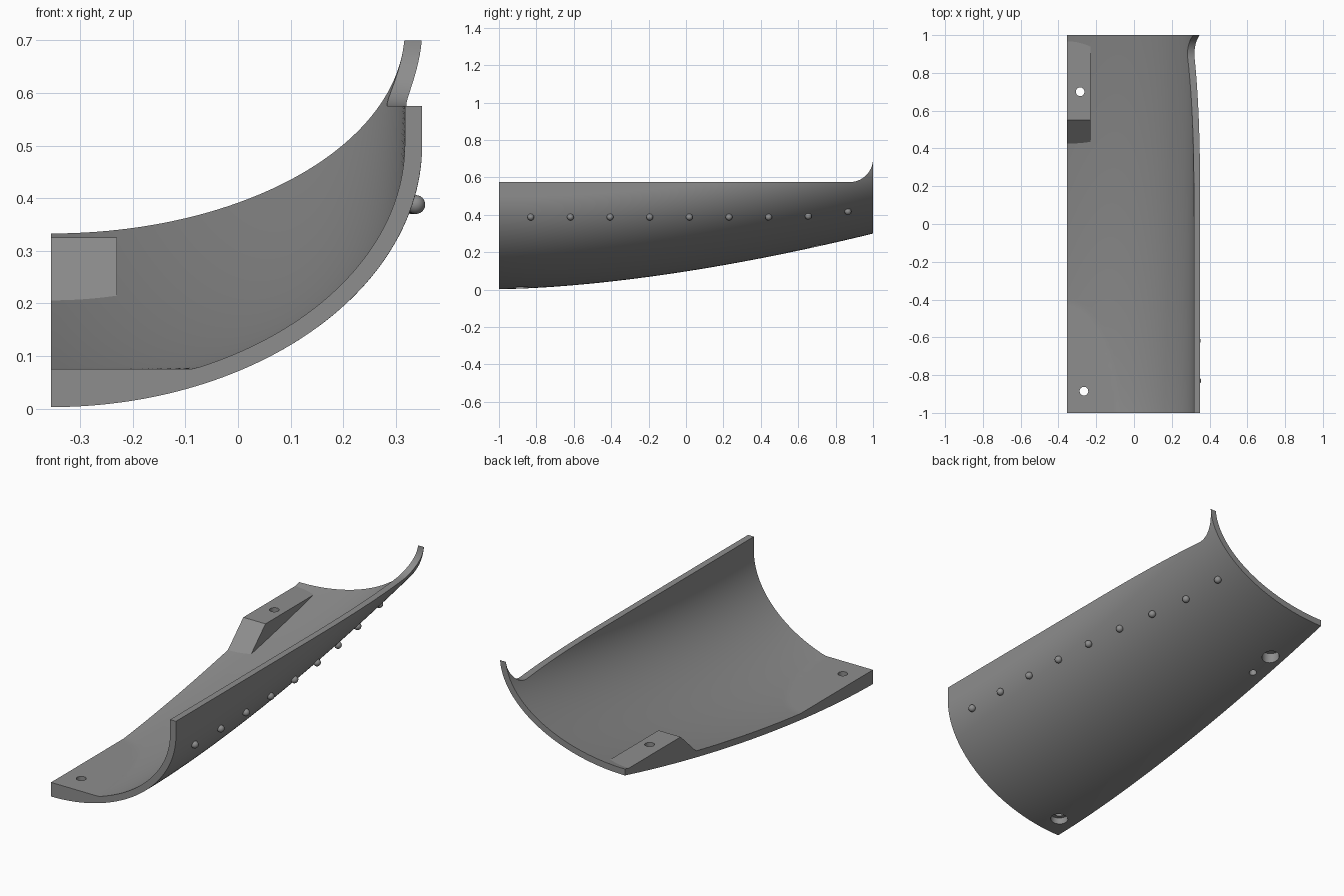
import bpy, bmesh, math
from mathutils import Vector

if "Cube" in bpy.data.objects:
    bpy.data.objects.remove(bpy.data.objects["Cube"])

grey = bpy.data.materials.new("grey")
grey.diffuse_color = (0.27, 0.27, 0.27, 1)
grey.use_nodes = True
grey.node_tree.nodes["Principled BSDF"].inputs["Base Color"].default_value = grey.diffuse_color
LEFT = -0.355          # flat cut side
WALL = 0.033           # shell thickness
FLARE = 0.125          # radius of the upswept rim at the back


def keel(y):
    """Height of the underside along the cut side."""
    return 0.003 + 0.297 * ((y + 1) / 2) ** 1.65


def rim(y):
    """Height of the top edge."""
    d = max(0, y - (1 - FLARE))
    return 0.575 + FLARE - math.sqrt(max(0, FLARE ** 2 - d ** 2))


def section(y, inset, n):
    """Quarter ellipse running into a straight wall, trimmed at the rim."""
    a, b = 0.705 - inset, 0.5 - 0.04 * (y + 1) - inset
    base = keel(y) + inset
    h = rim(y) - base
    end = math.acos(1 - h / b) if h < b else math.pi / 2 + (h - b) / b
    pts = []
    for i in range(n + 1):
        t = end * i / n
        if t <= math.pi / 2:
            x, z = a * math.sin(t), b * (1 - math.cos(t))
        else:
            x, z = a, b + (t - math.pi / 2) * b
        pts.append((LEFT + x, y, base + z))
    return pts


def make(name, bm, smooth=True):
    bmesh.ops.recalc_face_normals(bm, faces=bm.faces)
    me = bpy.data.meshes.new(name)
    bm.to_mesh(me)
    bm.free()
    me.materials.append(grey)
    ob = bpy.data.objects.new(name, me)
    bpy.context.collection.objects.link(ob)
    if smooth:
        shade(ob)
    return ob


def shade(ob):
    bpy.ops.object.select_all(action='DESELECT')
    ob.select_set(True)
    bpy.context.view_layer.objects.active = ob
    bpy.ops.object.shade_smooth_by_angle(angle=math.radians(30))


# Curved shell with a level floor at the front
N = 64
ys = [-1 + (2 - FLARE) * i / 90 for i in range(91)]
ys += [1 - FLARE + FLARE * math.sin(math.pi / 2 * i / 14) for i in range(1, 15)]
bm = bmesh.new()
rings = []
for y in ys:
    inner = [(x, yy, max(z, 0.075)) for x, yy, z in section(y, WALL, N)]
    loop = section(y, 0, N) + inner[::-1]
    rings.append([bm.verts.new(p) for p in loop])
M = len(rings[0])
for r, s in zip(rings, rings[1:]):
    for i in range(M):
        j = (i + 1) % M
        bm.faces.new((r[i], r[j], s[j], s[i]))
for r in (rings[0], rings[-1]):
    for i in range(N):
        bm.faces.new((r[i], r[i + 1], r[M - 2 - i], r[M - 1 - i]))
shell = make("shell", bm, False)

# Mounting block with sloped front
outline = [(0.415, keel(0.415) + 0.025), (0.55, 0.325), (0.975, 0.325)]
outline += [(y, keel(y) + 0.02) for y in (0.97, 0.85, 0.7, 0.55)]
bm = bmesh.new()
sides = [[bm.verts.new((x, y, z)) for y, z in outline] for x in (LEFT, -0.23)]
for s in sides:
    bm.faces.new(s)
for i in range(len(outline)):
    j = (i + 1) % len(outline)
    bm.faces.new((sides[0][i], sides[0][j], sides[1][j], sides[1][i]))
block = make("mounting_block", bm, False)

# Screw holes with counterbores, and a small blind pin hole: x, y, radius, z range
holes = [(-0.265, -0.885, 0.023, -0.1, 0.5), (-0.265, -0.885, 0.042, -0.1, 0.04),
         (-0.285, 0.70, 0.023, 0.0, 0.6), (-0.285, 0.70, 0.042, 0.0, 0.275),
         (-0.285, 0.565, 0.018, 0.0, 0.26)]
for x, y, r, z0, z1 in holes:
    bpy.ops.mesh.primitive_cylinder_add(vertices=32, radius=r, depth=z1 - z0,
                                        location=(x, y, (z0 + z1) / 2))
    cutter = bpy.context.object
    cutter.hide_render = True
    for ob in ((shell,) if y < 0 else (shell, block)):
        bpy.context.view_layer.objects.active = ob
        mod = ob.modifiers.new("hole", 'BOOLEAN')
        mod.operation, mod.solver, mod.object = 'DIFFERENCE', 'EXACT', cutter
        bpy.ops.object.modifier_apply(modifier=mod.name)
    bpy.data.objects.remove(cutter)
shade(shell)
shade(block)

# Row of rivets along the outside
for i in range(9):
    y = -0.83 + 0.212 * i
    z = 0.39 + (0.0, 0.005, 0.03)[max(0, i - 6)]
    b = 0.5 - 0.04 * (y + 1)
    q = 1 - (z - keel(y)) / b
    x = LEFT + 0.705 * math.sqrt(1 - q * q)
    bm = bmesh.new()
    bmesh.ops.create_uvsphere(bm, u_segments=20, v_segments=12, radius=0.018)
    bmesh.ops.translate(bm, verts=bm.verts, vec=Vector((x + 0.006, y, z - 0.002)))
    make(f"rivet_{i + 1}", bm)
